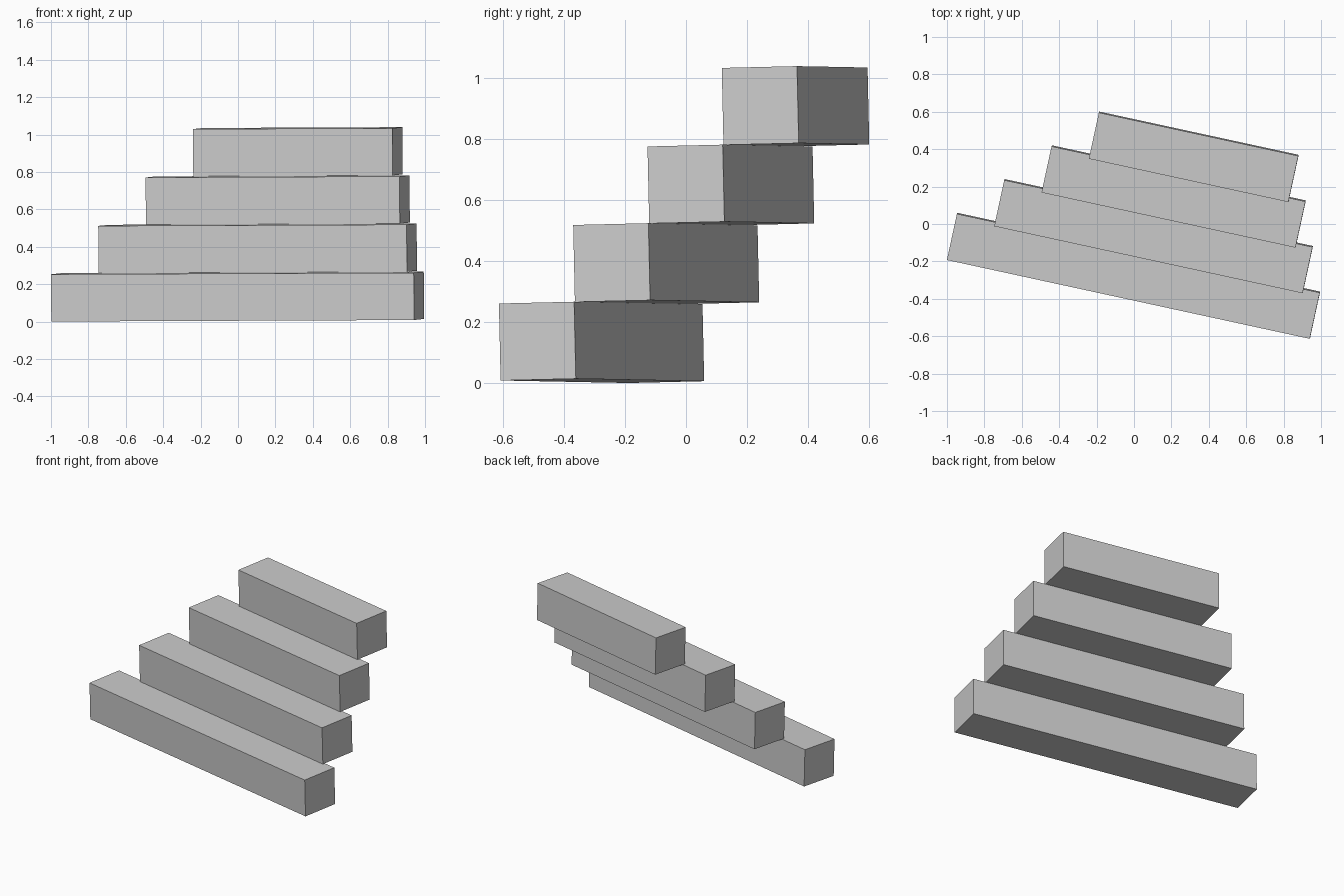
import bpy
from mathutils import Matrix, Vector

if "Cube" in bpy.data.objects:
    bpy.data.objects.remove(bpy.data.objects["Cube"])

# Shared frame of the staircase: turned about z and very slightly tilted
up = Vector((-0.009, -0.022, 1)).normalized()
along = Vector((0.977, -0.212, 0))
along = (along - along.dot(up) * up).normalized()
back = up.cross(along)
frame = Matrix((along, back, up)).transposed().to_4x4()

SIDE = 0.2525                               # square section of each beam
FIRST_CORNER = Vector((-0.998, -0.187, 0.0))  # lower front left corner
LENGTH, SHORTER = 1.985, 0.298              # first length, loss per step
SHIFT = Vector((0.210, 0.236, SIDE))        # local offset per step


def beam(name, corner, length):
    size = Vector((length, SIDE, SIDE))
    bpy.ops.mesh.primitive_cube_add(size=1)
    ob = bpy.context.object
    ob.name = name
    place = Matrix.Translation(FIRST_CORNER) @ frame @ Matrix.Translation(corner + size / 2)
    ob.matrix_world = place @ Matrix.Diagonal((*size, 1))


# Four steps, each shorter, higher and further back
for i in range(4):
    beam(f"step_{i + 1}", SHIFT * i, LENGTH - SHORTER * i)
